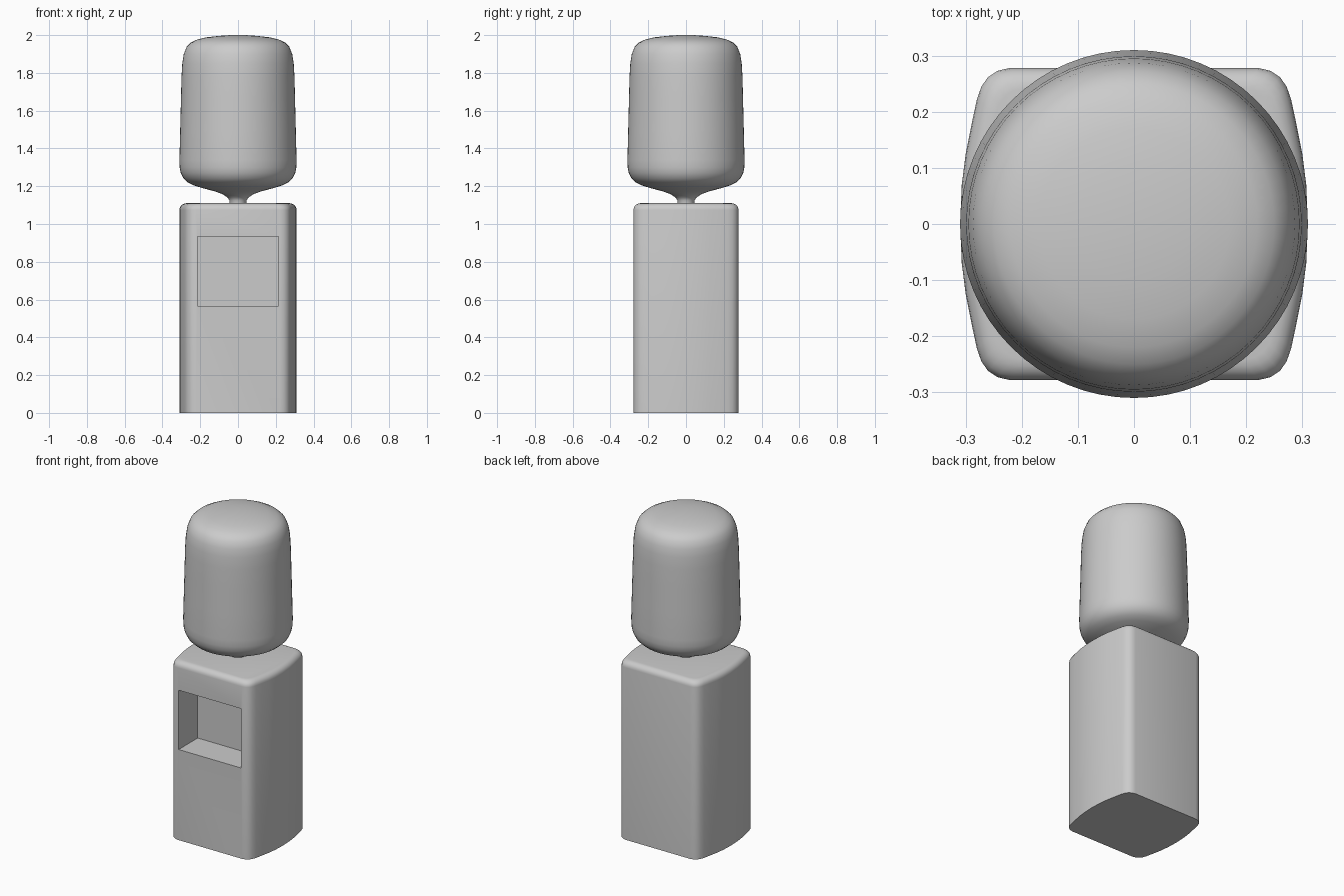
import bpy, bmesh, math

if "Cube" in bpy.data.objects:
    bpy.data.objects.remove(bpy.data.objects["Cube"])

grey = bpy.data.materials.new("light grey plastic")
grey.diffuse_color = (0.6, 0.6, 0.6, 1)
grey.use_nodes = True
grey.node_tree.nodes["Principled BSDF"].inputs["Base Color"].default_value = grey.diffuse_color


def make_object(name, bm):
    bmesh.ops.recalc_face_normals(bm, faces=bm.faces[:])
    mesh = bpy.data.meshes.new(name)
    bm.to_mesh(mesh)
    bm.free()
    mesh.materials.append(grey)
    ob = bpy.data.objects.new(name, mesh)
    bpy.context.collection.objects.link(ob)
    return ob


def activate(ob):
    bpy.ops.object.select_all(action='DESELECT')
    ob.select_set(True)
    bpy.context.view_layer.objects.active = ob


def bridge(bm, a, b):
    n = len(a)
    for i in range(n):
        bm.faces.new((a[i], a[(i + 1) % n], b[(i + 1) % n], b[i]))


# Cabinet: bowed-side outline, mirrored from one quarter, rounded top rim
quarter = [(0.31, 0), (0.307, 0.07), (0.30, 0.125), (0.289, 0.18), (0.28, 0.222),
           (0.272, 0.245), (0.26, 0.262), (0.243, 0.273), (0.222, 0.278)]
half = quarter + [(-x, y) for x, y in reversed(quarter)]
outline = half + [(-x, -y) for x, y in half[1:-1]]
outline = half + [(x, -y) for x, y in reversed(half[1:-1])]

bm = bmesh.new()
R = 0.036
levels = [(0, 0)] + [(1.11 - R + R * math.sin(t), R * (1 - math.cos(t)))
                     for t in (math.radians(18 * k) for k in range(6))]
rings = [[bm.verts.new((x * (1 - d / 0.31), y * (1 - d / 0.278), z)) for x, y in outline]
         for z, d in levels]
for a, b in zip(rings, rings[1:]):
    bridge(bm, a, b)
bm.faces.new(rings[0])
bm.faces.new(rings[-1])
cabinet = make_object("cabinet", bm)

# Dispensing recess cut into the front
bm = bmesh.new()
bmesh.ops.create_cube(bm, size=1)
for v in bm.verts:
    v.co = (v.co.x * 0.43, -0.24 + v.co.y * 0.30, 0.75 + v.co.z * 0.37)
cutter = make_object("recess_cutter", bm)
cutter.hide_render = True
activate(cabinet)
mod = cabinet.modifiers.new("recess", 'BOOLEAN')
mod.operation = 'DIFFERENCE'
mod.solver = 'EXACT'
mod.object = cutter
bpy.ops.object.modifier_apply(modifier=mod.name)
bpy.data.objects.remove(cutter)

# Water bottle: turned profile (radius, height)
profile = [(0.045, 1.10), (0.045, 1.125), (0.055, 1.14), (0.08, 1.157), (0.12, 1.172),
           (0.18, 1.188), (0.23, 1.203), (0.265, 1.22), (0.289, 1.242), (0.303, 1.27),
           (0.309, 1.30), (0.31, 1.34), (0.306, 1.50), (0.302, 1.66), (0.299, 1.78),
           (0.295, 1.85), (0.287, 1.90), (0.272, 1.938), (0.25, 1.96), (0.22, 1.975),
           (0.17, 1.988), (0.10, 1.996), (0.04, 2.0)]
N = 64
bm = bmesh.new()
rings = [[bm.verts.new((r * math.cos(2 * math.pi * i / N), r * math.sin(2 * math.pi * i / N), z))
          for i in range(N)] for r, z in profile]
for a, b in zip(rings, rings[1:]):
    bridge(bm, a, b)
bm.faces.new(rings[0])
bm.faces.new(rings[-1])
bottle = make_object("water_bottle", bm)

for ob in (cabinet, bottle):
    activate(ob)
    bpy.ops.object.shade_smooth_by_angle(angle=math.radians(35))
